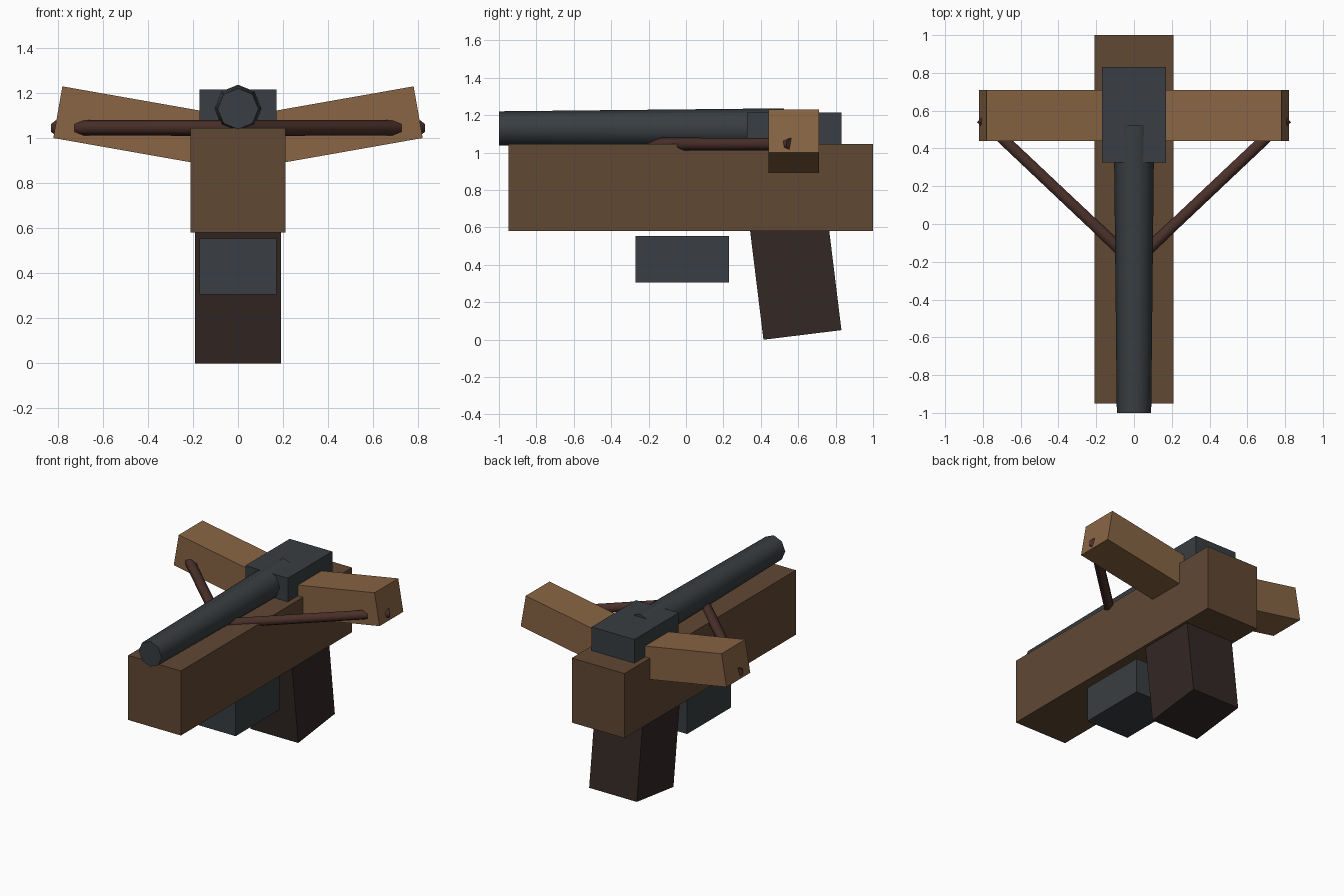
import bpy, bmesh
from math import radians, cos, sin, tau
from mathutils import Vector

if "Cube" in bpy.data.objects:
    bpy.data.objects.remove(bpy.data.objects["Cube"])


def material(name, rgb):
    m = bpy.data.materials.new(name)
    m.diffuse_color = (*rgb, 1)
    m.use_nodes = True
    m.node_tree.nodes["Principled BSDF"].inputs["Base Color"].default_value = m.diffuse_color
    return m


WOOD = material("stock_wood", (0.12, 0.065, 0.034))
PALE = material("limb_wood", (0.246, 0.13, 0.058))
DARK = material("grip_wood", (0.033, 0.021, 0.018))
METAL = material("dark_metal", (0.041, 0.048, 0.054))
CORD = material("cord", (0.07, 0.03, 0.023))


def add(name, bm, mat):
    bmesh.ops.recalc_face_normals(bm, faces=bm.faces)
    me = bpy.data.meshes.new(name)
    bm.to_mesh(me)
    bm.free()
    me.materials.append(mat)
    ob = bpy.data.objects.new(name, me)
    bpy.context.collection.objects.link(ob)
    return ob


def box(name, centre, size, mat, rot=(0, 0, 0)):
    bm = bmesh.new()
    bmesh.ops.create_cube(bm, size=1)
    bmesh.ops.scale(bm, vec=size, verts=bm.verts)
    ob = add(name, bm, mat)
    ob.location = centre
    ob.rotation_euler = [radians(a) for a in rot]
    return ob


def rod(name, a, b, ra, rb, sides, angle, mat):
    """Horizontal tapered rod from a to b with a corner pointing straight up."""
    a, b = Vector(a), Vector(b)
    up = Vector((0, 0, 1))
    side = (b - a).normalized().cross(up)
    bm = bmesh.new()
    rings = [[bm.verts.new(c + r * (up * cos(tau * i / sides) + side * sin(tau * i / sides)))
              for i in range(sides)] for c, r in ((a, ra), (b, rb))]
    for i in range(sides):
        j = (i + 1) % sides
        bm.faces.new((rings[0][i], rings[0][j], rings[1][j], rings[1][i]))
    for ring in rings:
        bm.faces.new(ring)
    ob = add(name, bm, mat)
    bpy.ops.object.select_all(action='DESELECT')
    ob.select_set(True)
    bpy.context.view_layer.objects.active = ob
    bpy.ops.object.shade_smooth_by_angle(angle=radians(angle))
    return ob


# Main body
box("stock", (0, 0.025, 0.8125), (0.42, 1.95, 0.465), WOOD)
box("grip", (0, 0.583, 0.348), (0.38, 0.42, 0.65), DARK, (7, 0, 0))
box("trigger_block", (0, -0.02, 0.43), (0.34, 0.50, 0.25), METAL)
box("receiver", (0, 0.578, 1.09), (0.34, 0.505, 0.25), METAL)

# Barrel, narrowing towards the front
rod("barrel", (0, -1, 1.13), (0, 0.525, 1.13), 0.091, 0.107, 8, 50, METAL)

# Bow limbs and the two halves of the string
for s, label in ((-1, "left"), (1, "right")):
    box(label + "_limb", (s * 0.4455, 0.575, 1.0525), (0.72, 0.27, 0.233), PALE, (0, -10 * s, 0))
    rod(label + "_string", (s * 0.015, -0.19, 1.045), (s * 0.81, 0.56, 1.045),
        0.035, 0.034, 6, 65, CORD)
